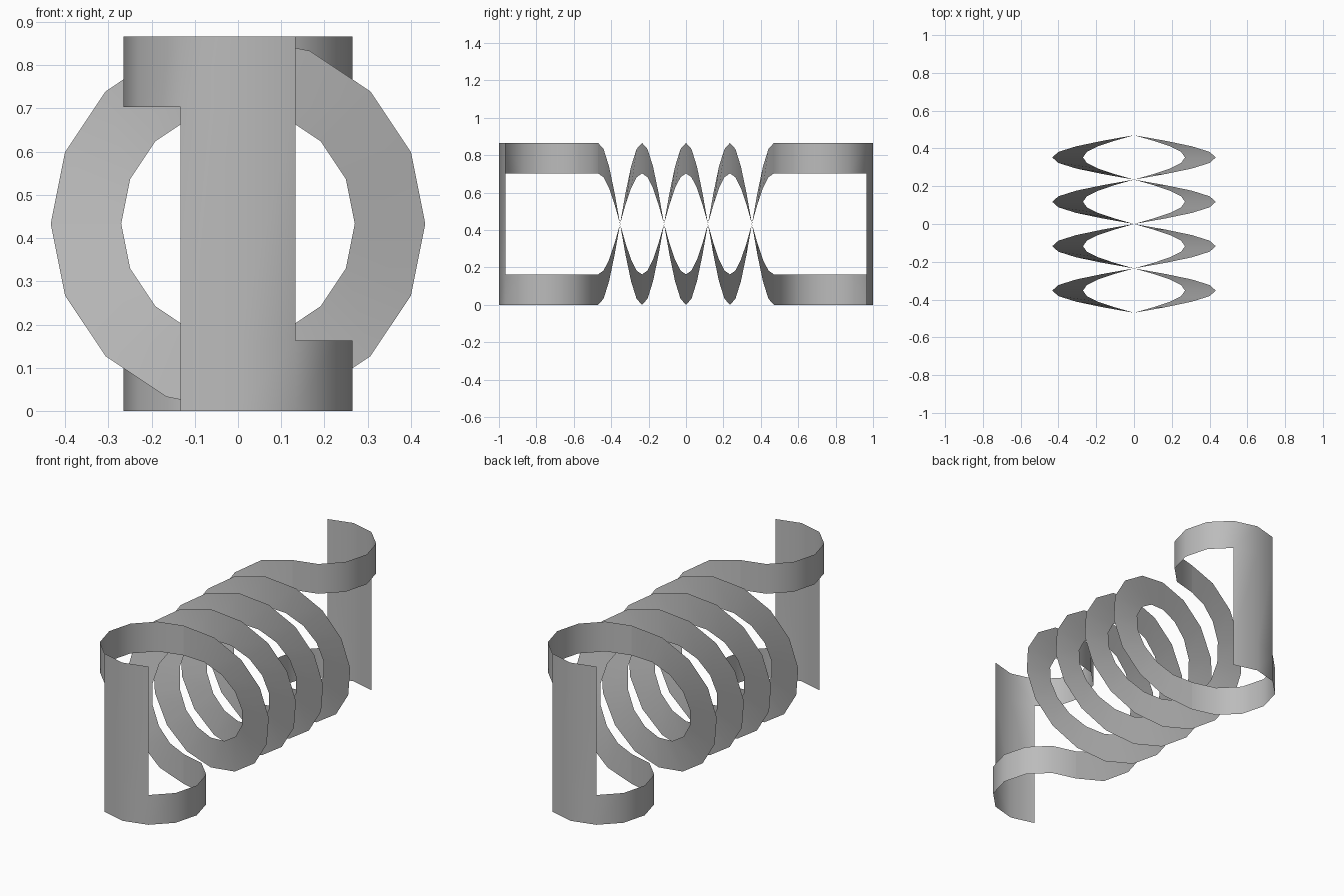
import bpy, bmesh
from math import sin, cos, pi, radians

if "Cube" in bpy.data.objects:
    bpy.data.objects.remove(bpy.data.objects["Cube"])

OUTER, INNER = 0.433, 0.27      # ribbon radii of the twin helix
HALF_LENGTH = 0.47              # helix runs from -y to +y
TURNS, STEPS = 2, 16            # turns per strand, segments per turn
CLIP_RADIUS = 0.265             # rounded end clips
CLIP_Y = HALF_LENGTH + CLIP_RADIUS

grey = bpy.data.materials.new("plain grey")
grey.use_nodes = True
colour = (0.5, 0.5, 0.5, 1)
grey.diffuse_color = colour
grey.node_tree.nodes["Principled BSDF"].inputs["Base Color"].default_value = colour


def make_object(name, quads):
    """Turn a list of corner quads into one welded, smooth sheet."""
    bm = bmesh.new()
    for quad in quads:
        bm.faces.new([bm.verts.new(p) for p in quad])
    bmesh.ops.remove_doubles(bm, verts=bm.verts, dist=0.0005)
    bmesh.ops.recalc_face_normals(bm, faces=bm.faces)
    mesh = bpy.data.meshes.new(name)
    bm.to_mesh(mesh)
    bm.free()
    mesh.materials.append(grey)
    mesh.shade_smooth()
    obj = bpy.data.objects.new(name, mesh)
    bpy.context.collection.objects.link(obj)


def helix_ribbon(name, phase):
    """Flat radial ribbon winding around the y axis."""
    def point(i, r):
        t = phase + 2 * pi * i / STEPS
        y = -HALF_LENGTH + 2 * HALF_LENGTH * i / (TURNS * STEPS)
        return (r * sin(t), y, OUTER + r * cos(t))
    make_object(name, [(point(i, INNER), point(i + 1, INNER),
                        point(i + 1, OUTER), point(i, OUTER))
                       for i in range(TURNS * STEPS)])


def end_clip(name, side):
    """Upright plate with a top band on one side and a bottom band on the other."""
    levels = [0, OUTER - INNER, OUTER + INNER, 2 * OUTER]

    def point(step, z):
        a = radians(30 * step)
        return (side * CLIP_RADIUS * sin(a),
                -side * (CLIP_Y + CLIP_RADIUS * cos(a)), z)
    quads = []
    for step in range(-6, 6):
        if step in (-1, 0):
            rows = (0, 1, 2)        # full-height plate
        else:
            rows = (2,) if step < 0 else (0,)
        for row in rows:
            low, high = levels[row], levels[row + 1]
            quads.append((point(step, low), point(step + 1, low),
                          point(step + 1, high), point(step, high)))
    make_object(name, quads)


helix_ribbon("helix_strand_upper", 0)
helix_ribbon("helix_strand_lower", pi)
end_clip("front_clip", 1)
end_clip("back_clip", -1)
